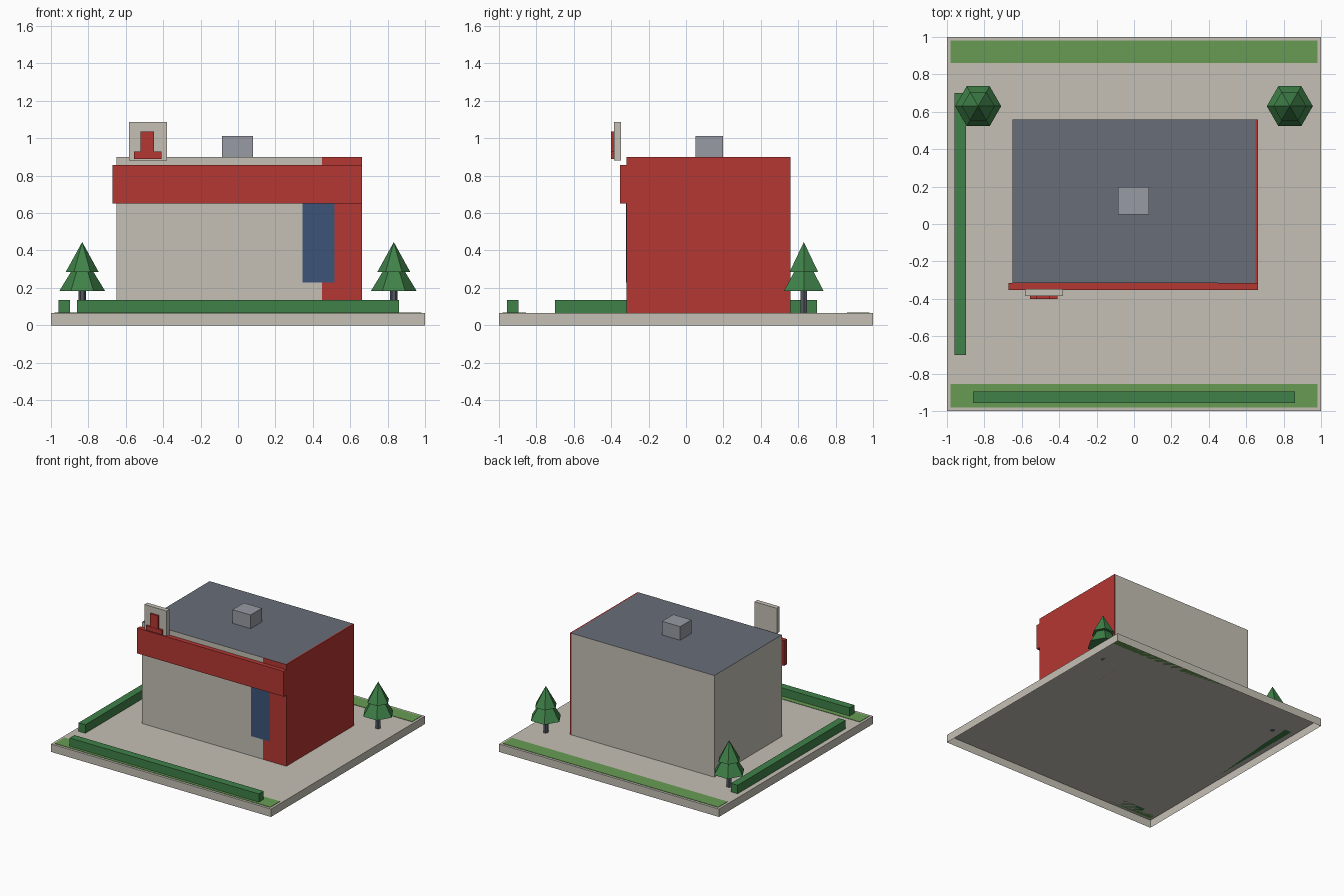
import bpy
import bmesh
from mathutils import Vector

default_cube = bpy.data.objects.get("Cube")
if default_cube:
    bpy.data.objects.remove(default_cube, do_unlink=True)


def material(name, colour):
    mat = bpy.data.materials.new(name)
    mat.use_nodes = True
    rgba = (*colour, 1.0)
    mat.diffuse_color = rgba
    for node in mat.node_tree.nodes:
        if node.type == 'BSDF_PRINCIPLED':
            node.inputs["Base Color"].default_value = rgba
            node.inputs["Roughness"].default_value = 0.9
    return mat


BEIGE = material("warm beige", (0.56, 0.53, 0.46))
RED = material("brick red", (0.46, 0.038, 0.032))
SLATE = material("slate grey", (0.14, 0.155, 0.19))
STEEL = material("light steel grey", (0.31, 0.33, 0.37))
GLASS = material("dark blue glass", (0.045, 0.09, 0.19))
HEDGE = material("hedge green", (0.05, 0.22, 0.065))
GRASS = material("grass green", (0.14, 0.33, 0.09))
TRUNK = material("trunk grey", (0.09, 0.095, 0.12))


def finish(name, bm, *mats):
    mesh = bpy.data.meshes.new(name)
    bm.to_mesh(mesh)
    bm.free()
    for mat in mats:
        mesh.materials.append(mat)
    obj = bpy.data.objects.new(name, mesh)
    bpy.context.collection.objects.link(obj)
    return obj


def box(name, x, y, z, mat, top=None, open_bottom=False):
    """Box from (min, max) ranges, with an optional other top colour."""
    bm = bmesh.new()
    bmesh.ops.create_cube(bm, size=1)
    low = Vector((x[0], y[0], z[0]))
    high = Vector((x[1], y[1], z[1]))
    for v in bm.verts:
        v.co = Vector([(a + b) / 2 + c * (b - a) for a, b, c in zip(low, high, v.co)])
    bm.normal_update()
    if top:
        for face in bm.faces:
            face.material_index = int(face.normal.z > 0.5)
    if open_bottom:
        down = [f for f in bm.faces if f.normal.z < -0.5]
        bmesh.ops.delete(bm, geom=down, context='FACES_ONLY')
    return finish(name, bm, mat, *([top] if top else []))


def hex_cone(name, x, y, z, r_low, r_high, mat):
    """Six-sided cone or column with corners pointing along x."""
    bm = bmesh.new()
    bmesh.ops.create_cone(bm, cap_ends=True, segments=6, radius1=r_low,
                          radius2=r_high, depth=z[1] - z[0])
    corner = max(bm.verts, key=lambda v: v.co.xy.length).co
    if min(abs(v.co.y) for v in bm.verts if v.co.xy.length > 0.001) > 0.001 \
            or abs(abs(corner.x) - r_low) > 0.001 and abs(corner.x) < 0.001:
        for v in bm.verts:
            v.co.x, v.co.y = v.co.y, -v.co.x
    bmesh.ops.translate(bm, verts=bm.verts, vec=(x, y, (z[0] + z[1]) / 2))
    return finish(name, bm, mat)


GROUND = 0.065
ROOF = 0.9
FRONT, BACK = -0.315, 0.56

# Paved plot with grass strips along the front and back
box("paved_base", (-1, 1), (-1, 1), (0, GROUND), BEIGE, open_bottom=True)
box("back_lawn", (-0.98, 0.98), (0.86, 0.98), (GROUND, GROUND + 0.003), GRASS)
box("front_lawn", (-0.98, 0.98), (-0.98, -0.855), (GROUND, GROUND + 0.003), GRASS)

# Hedges
box("front_hedge", (-0.86, 0.86), (-0.957, -0.895), (GROUND, 0.135), HEDGE)
box("side_hedge", (-0.96, -0.898), (-0.7, 0.7), (GROUND, 0.135), HEDGE)

# Main building with its red end wall and front return
box("building", (-0.65, 0.65), (FRONT, BACK), (GROUND, ROOF), BEIGE, top=SLATE)
box("red_end_wall", (0.65, 0.662), (FRONT, BACK), (GROUND, ROOF), RED)
box("red_front_panel", (0.45, 0.662), (FRONT - 0.002, FRONT), (GROUND, ROOF), RED)
box("front_window", (0.345, 0.515), (FRONT - 0.007, FRONT), (0.23, 0.68), GLASS)
box("front_fascia", (-0.67, 0.662), (-0.352, FRONT), (0.65, 0.858), RED)
box("roof_vent", (-0.085, 0.08), (0.05, 0.197), (ROOF, 1.012), STEEL)

# Sign board with two plain raised blocks
box("sign_board", (-0.582, -0.38), (-0.385, -0.347), (0.88, 1.088), BEIGE)
box("sign_lower_block", (-0.557, -0.41), (-0.402, -0.385), (0.89, 0.928), RED)
box("sign_upper_block", (-0.52, -0.448), (-0.4, -0.385), (0.928, 1.035), RED)

# A pair of trees behind the building
for side, x in (("right", -0.833), ("left", 0.833)):
    y = 0.63
    hex_cone(side + "_tree_trunk", x, y, (GROUND, 0.2), 0.02, 0.02, TRUNK)
    hex_cone(side + "_tree_lower_tier", x, y, (0.182, 0.385), 0.123, 0, HEDGE)
    hex_cone(side + "_tree_upper_tier", x, y, (0.285, 0.445), 0.088, 0, HEDGE)
